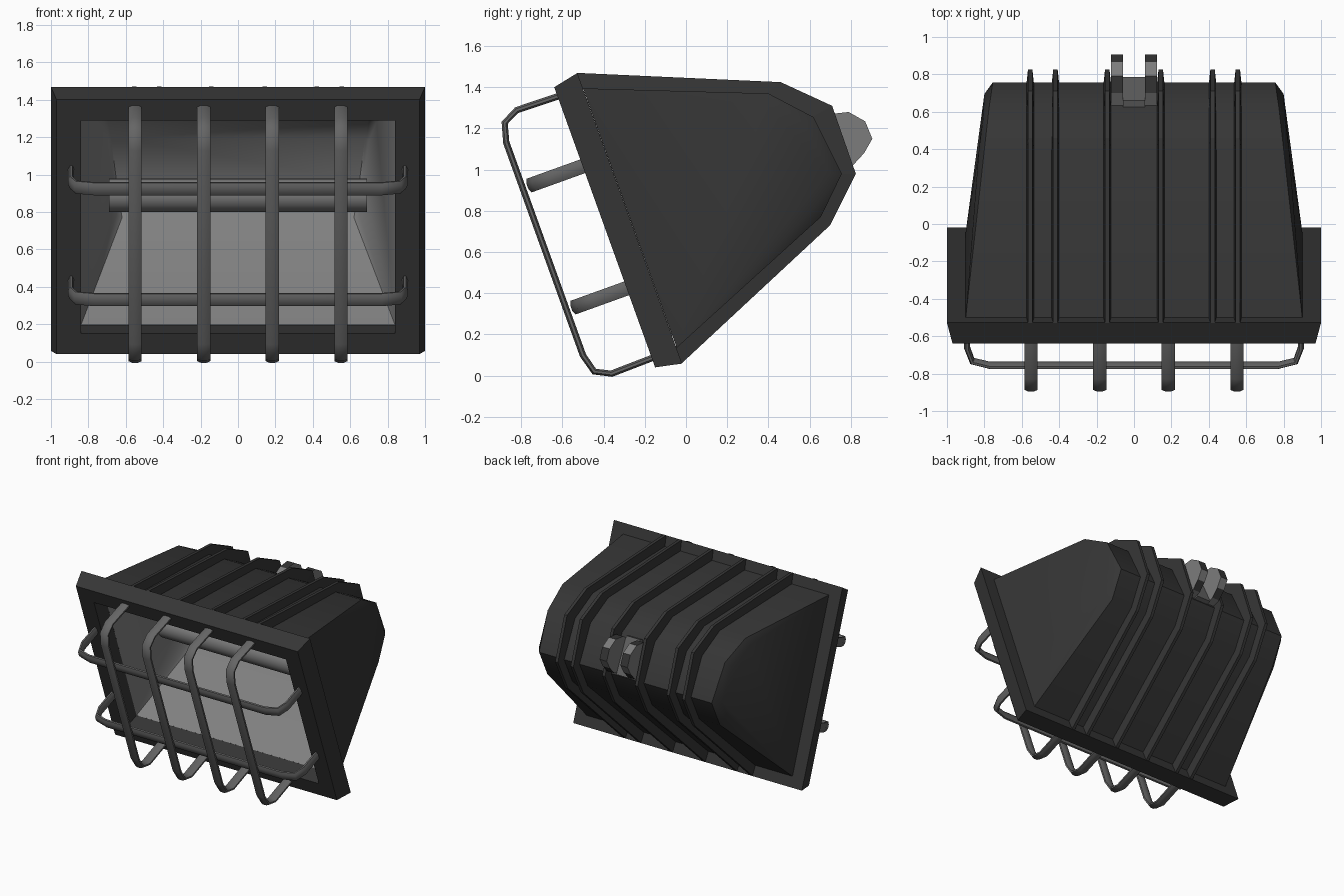
import bpy, bmesh, math
from mathutils import Vector

if "Cube" in bpy.data.objects:
    bpy.data.objects.remove(bpy.data.objects["Cube"])


def material(name, v):
    m = bpy.data.materials.new(name)
    m.diffuse_color = (v, v, v, 1)
    m.use_nodes = True
    m.node_tree.nodes["Principled BSDF"].inputs["Base Color"].default_value = m.diffuse_color
    return m


DARK = material("dark housing grey", 0.036)
STEEL = material("guard steel grey", 0.13)
REFLECT = material("reflector grey", 0.22)
LAMP = material("lamp tube grey", 0.2)

# Tilted front plane: n = depth into the housing, u = up along the front
CY, CZ, SN, CS = -0.395, 0.72, 0.339, 0.941


def tilt(x, n, u):
    return Vector((x, CY + CS * n - SN * u, CZ + SN * n + CS * u))


def make(name, verts, faces, mats, smooth=None, open_cap=None, inward=False):
    bm = bmesh.new()
    vs = [bm.verts.new(v) for v in verts]
    fs = [bm.faces.new([vs[i] for i in f]) for f in faces]
    bmesh.ops.recalc_face_normals(bm, faces=bm.faces)
    if open_cap is not None:
        bmesh.ops.delete(bm, geom=[fs[open_cap]], context='FACES_ONLY')
    if inward:
        bmesh.ops.reverse_faces(bm, faces=bm.faces)
    me = bpy.data.meshes.new(name)
    bm.to_mesh(me)
    bm.free()
    for m in mats:
        me.materials.append(m)
    ob = bpy.data.objects.new(name, me)
    bpy.context.collection.objects.link(ob)
    if smooth:
        bpy.ops.object.select_all(action='DESELECT')
        ob.select_set(True)
        bpy.context.view_layer.objects.active = ob
        bpy.ops.object.shade_smooth_by_angle(angle=math.radians(smooth))
    return ob


def bridge(rings, closed=False):
    """Quads joining consecutive rings of equal size."""
    k = len(rings[0])
    pairs = range(len(rings) if closed else len(rings) - 1)
    return [(a * k + j, a * k + (j + 1) % k,
             (a + 1) % len(rings) * k + (j + 1) % k, (a + 1) % len(rings) * k + j)
            for a in pairs for j in range(k)]


def prism(name, prof, x0, x1, mats):
    rings = [[Vector((x, y, z)) for y, z in prof] for x in (x0, x1)]
    k = len(prof)
    faces = bridge(rings) + [tuple(range(k)), tuple(range(k, 2 * k))]
    return make(name, rings[0] + rings[1], faces, mats)


# Front frame
rings = [[tilt(sx * w, n, su * h) for sx, su in ((-1, -1), (1, -1), (1, 1), (-1, 1))]
         for n, w, h in ((0, .97, .723), (.129, 1, .75), (.129, .84, .605), (0, .84, .605))]
make("front_frame", sum(rings, []), bridge(rings, True), [DARK])


# Shell from side profile (y, z) with half width at each point; first and last meet the frame
def shell(name, prof, inset, mat, smooth, inward=False):
    cy = sum(p[0] for p in prof) / len(prof)
    cz = sum(p[1] for p in prof) / len(prof)
    k = len(prof)

    def panel(s):
        out = []
        for i, (y, z, x, xp) in enumerate(prof):
            f = inset if 0 < i < k - 1 else 0
            out.append(Vector((s * xp, y + (cy - y) * f, z + (cz - z) * f)))
        return out
    ring = lambda s: [Vector((s * x, y, z)) for y, z, x, _ in prof]
    verts = ring(-1) + ring(1) + panel(-1) + panel(1)
    # merge panel ends with the profile ends
    idx = lambda r, i: (r - 2 if r > 1 and i in (0, k - 1) else r) * k + i
    faces = [(0, k, 2 * k - 1, k - 1)]
    for i in range(k - 1):
        faces.append((i, i + 1, k + i + 1, k + i))
        for r in (0, 1):
            f = [idx(r, i), idx(r, i + 1), idx(r + 2, i + 1), idx(r + 2, i)]
            faces.append(tuple(dict.fromkeys(f)))
    for r in (2, 3):
        faces.append(tuple(idx(r, i) for i in range(k)))
    ob = make(name, verts, faces, [mat], smooth, 0, inward)
    bm = bmesh.new()
    bm.from_mesh(ob.data)
    bmesh.ops.delete(bm, geom=[v for v in bm.verts if not v.link_faces], context='VERTS')
    bm.to_mesh(ob.data)
    bm.free()
    return ob


# Housing body
body = [(-.5, 1.395, .9, .9), (.40, 1.37, .80, .83), (.62, 1.255, .775, .805),
        (.757, .98, .755, .80), (.655, .77, .755, .805), (-.045, .135, .9, .9)]
shell("housing_body", body, .14, DARK, 45)

# Reflector lining inside
refl = [(-.478, 1.333, .84, .84), (.36, 1.31, .70, .74), (.56, 1.20, .68, .70),
        (.68, .97, .65, .67), (.58, .77, .62, .65), (-.069, .195, .84, .84)]
shell("reflector", refl, .08, REFLECT, 45, inward=True)

# Cooling ribs wrapping over the housing
outer = [(-.528, 1.47), (.46, 1.425), (.71, 1.31), (.825, .98), (.70, .73), (-.02, .06)]
for i, x in enumerate((.143, .42, .555)):
    for s in (-1, 1):
        k = len(outer)
        o = [[Vector((s * x + d * .012, y, z)) for y, z in outer] for d in (-1, 1)]
        b = [[Vector((s * x + d * .02, p[0] - .008, p[1])) for p in body] for d in (-1, 1)]
        verts = [v for j in range(k) for v in (b[0][j], o[0][j], o[1][j], b[1][j])]
        faces = bridge([verts[j * 4:j * 4 + 4] for j in range(k)])
        faces += [(0, 1, 2, 3), tuple(range(4 * k - 4, 4 * k))]
        make(f"cooling_rib_{i}_{'left' if s < 0 else 'right'}", verts, faces, [DARK])


# Guard bars: flattened octagonal section swept along a planar path
def bar(name, path, to_world, wide=.036, thin=.016):
    rings = []
    for i, p in enumerate(path):
        a = Vector(path[max(i - 1, 0)])
        b = Vector(path[min(i + 1, len(path) - 1)])
        t = (b - a).normalized()
        side = Vector((-t.y, t.x))
        ring = []
        for j in range(8):
            ang = math.tau * (j + .5) / 8
            q = Vector(p) + side * thin * math.sin(ang) * 1.06
            ring.append(to_world(q.x, q.y, wide * math.cos(ang) * 1.06))
        rings.append(ring)
    n = len(rings) * 8
    faces = bridge(rings) + [tuple(range(8)), tuple(range(n - 8, n))]
    make(name, sum(rings, []), faces, [STEEL], 50)


def mirrored(half):
    return half + [(n, -v) for n, v in reversed(half)]


upright = mirrored([(.02, .675), (-.21, .68), (-.285, .642), (-.31, .55)])
cross = mirrored([(.02, .892), (-.17, .892), (-.245, .865), (-.27, .77)])
for i, x in enumerate((-.55, -.183, .183, .55)):
    bar(f"guard_upright_{i}", upright, lambda n, v, w, x=x: tilt(x + w, n, v))
for i, u in enumerate((-.315, .315)):
    bar(f"guard_crossbar_{i}", cross, lambda n, v, w, u=u: tilt(v, n, u + w))

# Lamp tube
tube = [[Vector((x, .08 + .09 * math.cos(math.tau * j / 20), .89 + .09 * math.sin(math.tau * j / 20)))
         for j in range(20)] for x in (-.69, .69)]
make("lamp_tube", tube[0] + tube[1],
     bridge(tube) + [tuple(range(20)), tuple(range(20, 40))], [LAMP], 40)

# Mounting bracket at the back: two lugs with banded rims and a base plate
lug = [(.62, 1.22), (.70, 1.27), (.79, 1.28), (.87, 1.235), (.905, 1.15),
       (.865, 1.08), (.81, 1.02), (.73, .99)]
for s in (-1, 1):
    ob = prism("bracket_lug_" + ("left" if s < 0 else "right"), lug, s * .06, s * .122, [LAMP, DARK])
    for p in ob.data.polygons:
        if abs(p.normal.x) < .5 and p.index % 2:
            p.material_index = 1
plate = [(.61, 1.24), (.66, 1.26), (.785, 1.0), (.735, .98)]
prism("bracket_base", plate, -.06, .06, [STEEL])
